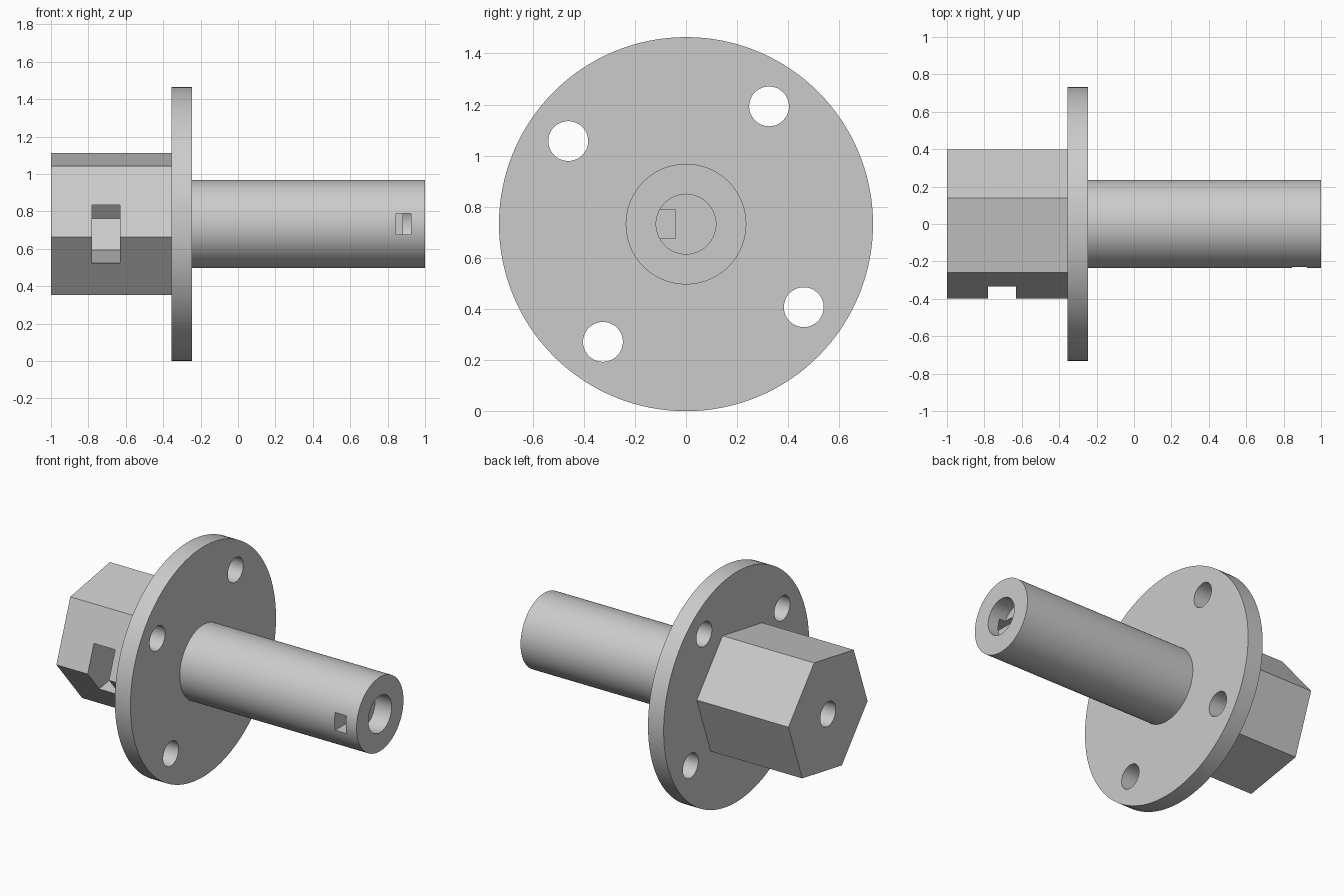
import bpy, bmesh, math
from math import cos, sin, radians

old = bpy.data.objects.get("Cube")
if old:
    bpy.data.objects.remove(old, do_unlink=True)

AXIS_Z = 0.732   # height of the common axis
TILT = 9.8       # rotation of the hexagon about the axis

grey = bpy.data.materials.new("light_grey")
grey.use_nodes = True
colour = (0.6, 0.6, 0.6, 1)
grey.diffuse_color = colour
grey.node_tree.nodes["Principled BSDF"].inputs["Base Color"].default_value = colour


def ring(radius, sides, start=0.0, cy=0.0, cz=0.0):
    """Regular polygon in the y-z plane."""
    angles = [radians(start + 360 * i / sides) for i in range(sides)]
    return [(cy + radius * cos(a), cz + radius * sin(a)) for a in angles]


def prism(name, points, x0, x1):
    """Extrude a y-z profile along x."""
    bm = bmesh.new()
    verts = [bm.verts.new((x0, y, AXIS_Z + z)) for y, z in points]
    face = bm.faces.new(verts)
    ext = bmesh.ops.extrude_face_region(bm, geom=[face])
    moved = [v for v in ext["geom"] if isinstance(v, bmesh.types.BMVert)]
    bmesh.ops.translate(bm, verts=moved, vec=(x1 - x0, 0, 0))
    bmesh.ops.recalc_face_normals(bm, faces=bm.faces)
    mesh = bpy.data.meshes.new(name)
    bm.to_mesh(mesh)
    bm.free()
    mesh.materials.append(grey)
    obj = bpy.data.objects.new(name, mesh)
    bpy.context.scene.collection.objects.link(obj)
    return obj


def combine(target, tool, operation):
    """Apply a boolean and discard the tool object."""
    mod = target.modifiers.new("bool", "BOOLEAN")
    mod.operation, mod.object, mod.solver = operation, tool, "EXACT"
    graph = bpy.context.evaluated_depsgraph_get()
    graph.update()
    result = bpy.data.meshes.new_from_object(target.evaluated_get(graph))
    target.modifiers.clear()
    target.data = result
    bpy.data.objects.remove(tool, do_unlink=True)


# Flange disc joined with the hexagonal head and the round shaft
body = prism("flanged_hex_shaft", ring(0.732, 128), -0.355, -0.245)
combine(body, prism("hex_head", ring(0.404, 6, TILT), -1, -0.3), "UNION")
combine(body, prism("shaft", ring(0.236, 96), -0.3, 1), "UNION")

# Four mounting holes through the flange
for y, z in ring(0.564, 4, TILT + 45):
    combine(body, prism("bolt_hole", ring(0.078, 48, 0, y, z), -0.45, -0.15), "DIFFERENCE")

# Screw hole in the head, ending in the nut pocket
combine(body, prism("screw_hole", ring(0.078, 48), -1.1, -0.7), "DIFFERENCE")

# Nut pocket: half a hexagon that opens sideways through a head corner
nut = ring(0.182, 6, TILT - 60)[:4]
out = (0.6 * cos(radians(TILT + 180)), 0.6 * sin(radians(TILT + 180)))
mouth = [(p[0] + out[0], p[1] + out[1]) for p in (nut[3], nut[0])]
combine(body, prism("nut_pocket", nut + mouth, -0.78, -0.63), "DIFFERENCE")

# Blind bore in the shaft end and the square window that meets it
combine(body, prism("end_bore", ring(0.117, 64), 0.883, 1.1), "DIFFERENCE")
window = [(-0.4, -0.056), (-0.042, -0.056), (-0.042, 0.056), (-0.4, 0.056)]
combine(body, prism("side_window", window, 0.845, 0.925), "DIFFERENCE")

# Uniform material and smooth round walls with sharp edges
body.data.materials.clear()
body.data.materials.append(grey)
for poly in body.data.polygons:
    poly.material_index = 0
bpy.ops.object.select_all(action="DESELECT")
body.select_set(True)
bpy.context.view_layer.objects.active = body
bpy.ops.object.shade_smooth_by_angle(angle=radians(25))
